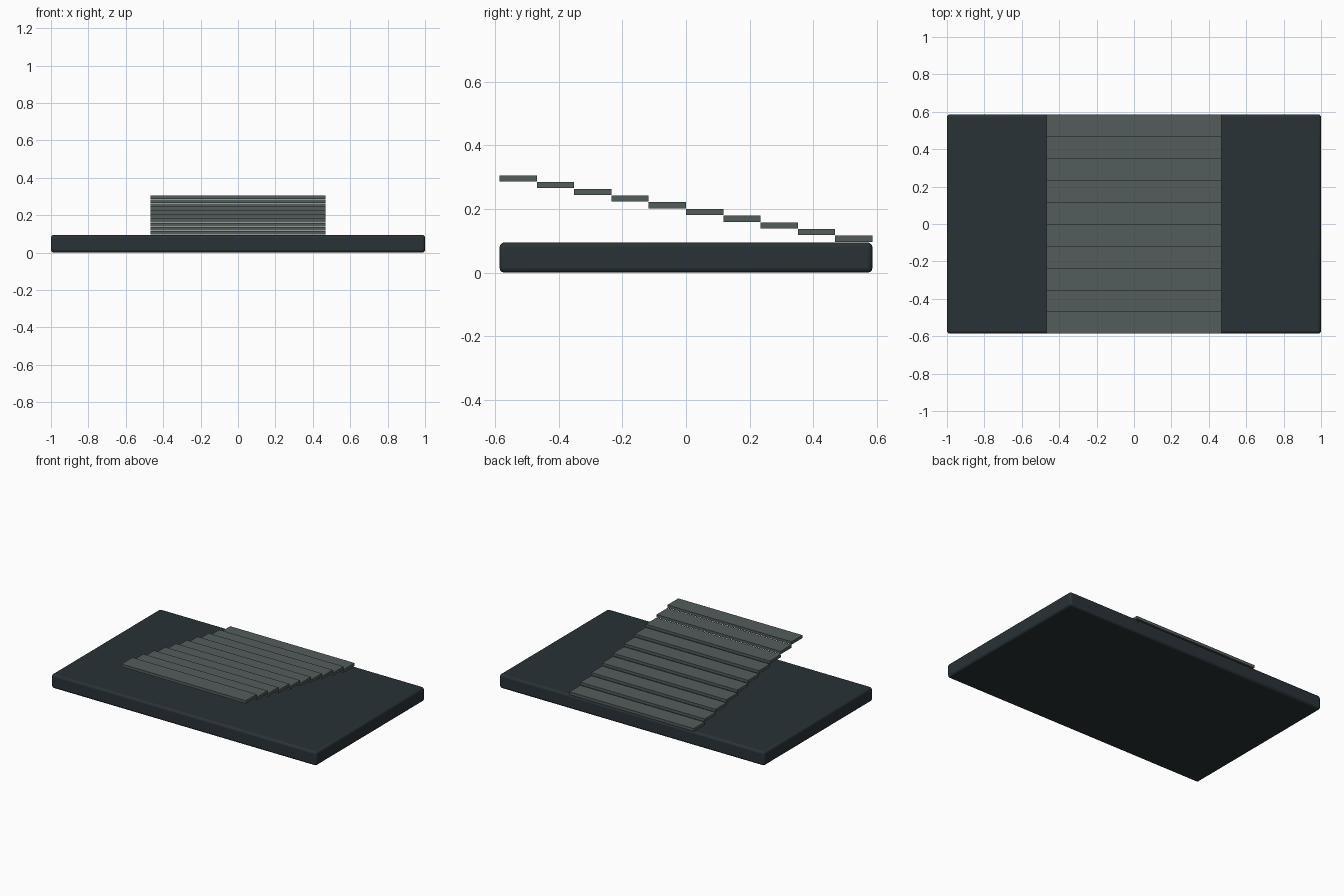
import bpy

if "Cube" in bpy.data.objects:
    bpy.data.objects.remove(bpy.data.objects["Cube"])

def material(name, rgb):
    m = bpy.data.materials.new(name)
    m.diffuse_color = (*rgb, 1)
    m.use_nodes = True
    m.node_tree.nodes["Principled BSDF"].inputs["Base Color"].default_value = m.diffuse_color
    return m

def box(name, lo, hi, mat, bevel=0.0):
    bpy.ops.mesh.primitive_cube_add(size=1, location=[(a + b) / 2 for a, b in zip(lo, hi)])
    o = bpy.context.object
    o.name = name
    o.scale = [b - a for a, b in zip(lo, hi)]
    bpy.ops.object.transform_apply(location=False, rotation=False, scale=True)
    o.data.materials.append(mat)
    if bevel:
        b = o.modifiers.new("rounded_edges", 'BEVEL')
        b.width = bevel
        b.segments = 3
        bpy.ops.object.shade_smooth_by_angle()
    return o

dark = material("dark_slate", (0.022, 0.032, 0.037))
grey = material("grey_green", (0.085, 0.11, 0.105))

HALF_D = 0.586
COUNT = 10
STEP_D = 2 * HALF_D / COUNT

# Base slab with softly rounded edges
box("base_slab", (-1, -HALF_D, 0), (1, HALF_D, 0.095), dark, 0.015)

# Flight of floating slats, descending from front to back
for i in range(COUNT):
    y = -HALF_D + i * STEP_D
    top = 0.306 - i * 0.0211
    box(f"slat_{i + 1}", (-0.469, y, top - 0.0195), (0.469, y + STEP_D, top), grey)
